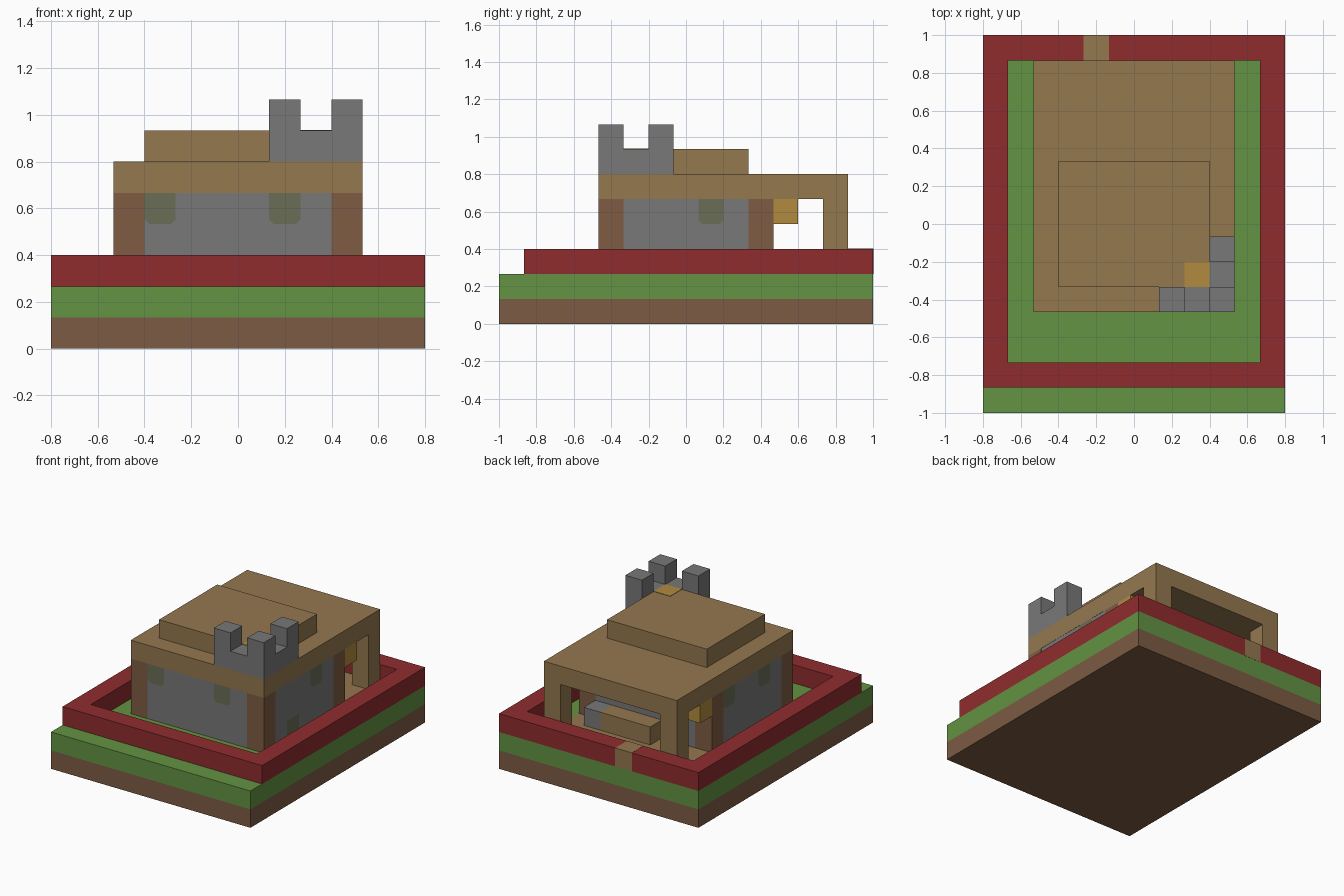
import bpy

if "Cube" in bpy.data.objects:
    bpy.data.objects.remove(bpy.data.objects["Cube"], do_unlink=True)

U = 2 / 15          # one block
OX, OY = -6, -7.5   # grid corner, in blocks


def material(name, r, g, b):
    def linear(c):
        c /= 255
        return c / 12.92 if c <= 0.04045 else ((c + 0.055) / 1.055) ** 2.4
    color = (linear(r), linear(g), linear(b), 1)
    m = bpy.data.materials.new(name)
    m.use_nodes = True
    m.diffuse_color = color
    m.node_tree.nodes["Principled BSDF"].inputs["Base Color"].default_value = color
    return m


dirt = material("dirt brown", 124, 91, 67)
grass = material("grass green", 99, 147, 67)
red = material("hedge red", 144, 44, 46)
plank = material("plank tan", 148, 120, 79)
stone = material("stone grey", 120, 120, 120)
log = material("log brown", 126, 92, 68)
lamp_gold = material("lamp gold", 178, 138, 63)
vine = material("vine olive", 106, 109, 86)


def make(name, verts, faces, mat):
    me = bpy.data.meshes.new(name)
    me.from_pydata([((x + OX) * U, (y + OY) * U, z * U) for x, y, z in verts], [], faces)
    me.materials.append(mat)
    ob = bpy.data.objects.new(name, me)
    bpy.context.collection.objects.link(ob)
    return ob


def block(name, mat, xs, ys, zs):
    """Box spanning the given block ranges."""
    verts = [(x, y, z) for x in xs for y in ys for z in zs]
    faces = [(0, 1, 3, 2), (4, 6, 7, 5), (0, 4, 5, 1),
             (2, 3, 7, 6), (0, 2, 6, 4), (1, 5, 7, 3)]
    return make(name, verts, faces, mat)


def ring(name, mat, xs, ys, zs):
    """Rectangular wall one block thick, mitred at its corners."""
    def loop(i, z):
        (a, b), (c, d) = xs, ys
        return [(a + i, c + i, z), (b - i, c + i, z), (b - i, d - i, z), (a + i, d - i, z)]
    verts = loop(0, zs[0]) + loop(0, zs[1]) + loop(1, zs[1]) + loop(1, zs[0])
    faces = []
    for k in range(4):
        for i in range(4):
            j, n = (i + 1) % 4, (k + 1) % 4
            faces.append((4 * k + i, 4 * k + j, 4 * n + j, 4 * n + i))
    return make(name, verts, faces, mat)


def vine_patch(name, place, side):
    """Thin plate with clipped lower corners; place maps (along, up) to a wall."""
    outline = [(0, 1), (0, 0.15), (0.15, 0), (0.85, 0), (1, 0.15), (1, 1)]
    verts = [place(a, h) for a, h in outline]
    face = tuple(range(6))
    return make(name, verts, [face if side > 0 else face[::-1]], vine)


# Ground layers
block("dirt_base", dirt, (0, 12), (0, 15), (0, 1))
block("grass_layer", grass, (0, 12), (0, 15), (1, 2))
block("porch_floor", plank, (2, 10), (11, 14), (1.5, 2.02))

# Hedge with a plank gate at the back
ring("hedge", red, (0, 12), (1, 15), (2, 3))
block("gate", plank, (4, 5), (13.99, 15.01), (2, 3.01))

# House walls and corner logs
ring("house_walls", stone, (2.01, 9.99), (4.01, 10.99), (2, 5))
for side, x in (("right", 2), ("left", 9)):
    for end, y in (("front", 4), ("back", 10)):
        block(f"corner_log_{end}_{side}", log, (x, x + 1), (y, y + 1), (2, 5))
    block(f"porch_post_{side}", plank, (x, x + 1), (13, 14), (2, 5))
    block(f"porch_lamp_{side}", lamp_gold, (x, x + 1), (11, 12), (4, 5))

# Bench on the porch
block("bench_planks", plank, (5, 8), (11, 12), (2, 3))
block("bench_stone", stone, (8, 9), (11, 12), (2, 3))

# Roof
block("lower_roof", plank, (2, 10), (4, 14), (5, 6))
block("upper_roof", plank, (3, 9), (5, 10), (6, 7))
block("roof_lamp", lamp_gold, (8, 9), (5, 6), (6.5, 7.02))

# Battlement in the front left corner
block("battlement_front", stone, (7, 10), (4, 5), (6, 7))
block("battlement_side", stone, (9, 10), (5, 7), (6, 7))
for i, (x, y) in enumerate([(7, 4), (9, 4), (9, 6)]):
    block(f"merlon_{i + 1}", stone, (x, x + 1), (y, y + 1), (7, 8))

# Vines on the front and side walls
for i, x in enumerate((3, 7)):
    vine_patch(f"front_vine_{i + 1}", lambda a, h: (x + a, 3.99, 4 + h), 1)
for i, (y, z) in enumerate([(8, 4), (6, 2)]):
    vine_patch(f"left_vine_{i + 1}", lambda a, h: (10.01, y + a, z + h), 1)
for i, (y, z) in enumerate([(9, 4), (6, 4)]):
    vine_patch(f"right_vine_{i + 1}", lambda a, h: (1.99, y + a, z + h), -1)
